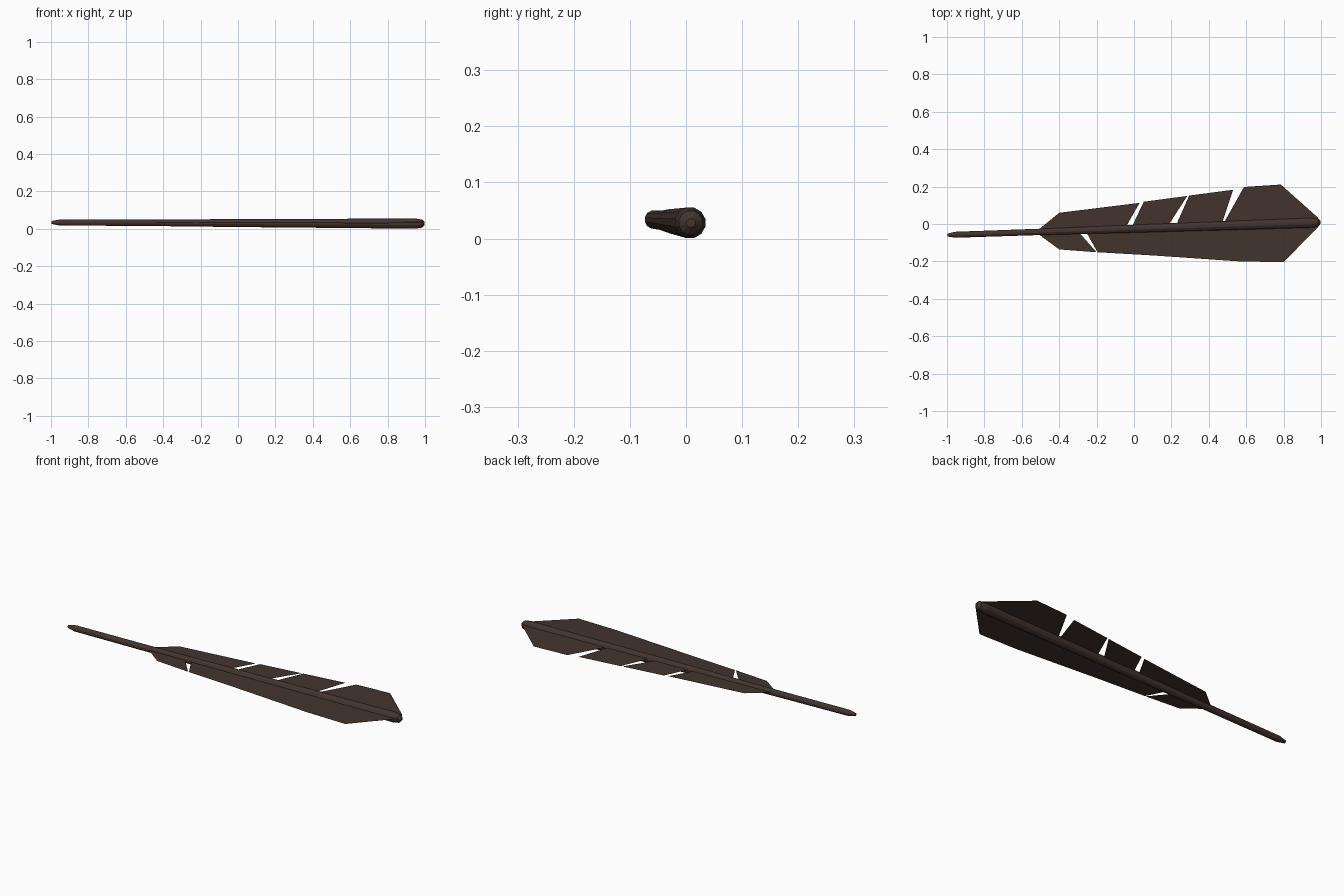
import bpy, bmesh, math

if "Cube" in bpy.data.objects:
    bpy.data.objects.remove(bpy.data.objects["Cube"])

brown = bpy.data.materials.new("dark brown")
brown.diffuse_color = (0.056, 0.034, 0.026, 1)
brown.use_nodes = True
brown.node_tree.nodes["Principled BSDF"].inputs["Base Color"].default_value = brown.diffuse_color


def finish(bm, name):
    mesh = bpy.data.meshes.new(name)
    bm.to_mesh(mesh)
    bm.free()
    mesh.materials.append(brown)
    obj = bpy.data.objects.new(name, mesh)
    bpy.context.collection.objects.link(obj)
    return obj


def axis_y(x):
    return -0.025 + 0.034 * x


def axis_z(x):
    return 0.031 - 0.003 * x


# Shaft: tapered rod with blunt pointed ends, given as (x, radius) rings
SIDES = 12
bm = bmesh.new()
rings = []
for x, r in [(-0.998, 0.008), (-0.955, 0.0165), (-0.5, 0.0175), (0.0, 0.022),
             (0.95, 0.028), (0.985, 0.022), (0.998, 0.008)]:
    rings.append([bm.verts.new((x, axis_y(x) + r * math.cos(a), axis_z(x) + r * math.sin(a)))
                  for a in (2 * math.pi * (i + 0.5) / SIDES for i in range(SIDES))])
for a, b in zip(rings, rings[1:]):
    for i in range(SIDES):
        j = (i + 1) % SIDES
        bm.faces.new((a[i], a[j], b[j], b[i]))
bm.faces.new(rings[0])
bm.faces.new(rings[-1])
bmesh.ops.recalc_face_normals(bm, faces=bm.faces)
finish(bm, "shaft")


# Vanes: thin flat panels separated by splits, each rooted on the shaft axis
def vane(name, panels, height):
    bm = bmesh.new()
    for outline in panels:
        first, last = outline[0][0], outline[-1][0]
        pts = [(first, axis_y(first))] + outline + [(last, axis_y(last))]
        bm.faces.new([bm.verts.new((x, y, height(y))) for x, y in pts])
    for f in bm.faces:
        f.normal_update()
        if f.normal.z < 0:
            f.normal_flip()
    bmesh.ops.triangulate(bm, faces=bm.faces)
    finish(bm, name)


vane("left_vane", [
    [(-0.51, -0.03), (-0.40, 0.06), (0.03, 0.113), (-0.037, -0.005)],
    [(-0.005, -0.002), (0.052, 0.119), (0.285, 0.150), (0.192, 0.006)],
    [(0.232, 0.010), (0.295, 0.152), (0.53, 0.183), (0.475, 0.018)],
    [(0.487, 0.018), (0.588, 0.198), (0.785, 0.211), (0.985, 0.033)],
], lambda y: 0.038)

vane("right_vane", [
    [(-0.51, -0.055), (-0.40, -0.136), (-0.20, -0.151), (-0.287, -0.053)],
    [(-0.25, -0.053), (-0.195, -0.151), (0.10, -0.168), (0.565, -0.2),
     (0.80, -0.204), (0.985, -0.015)],
], lambda y: 0.036 + 0.03 * y)
